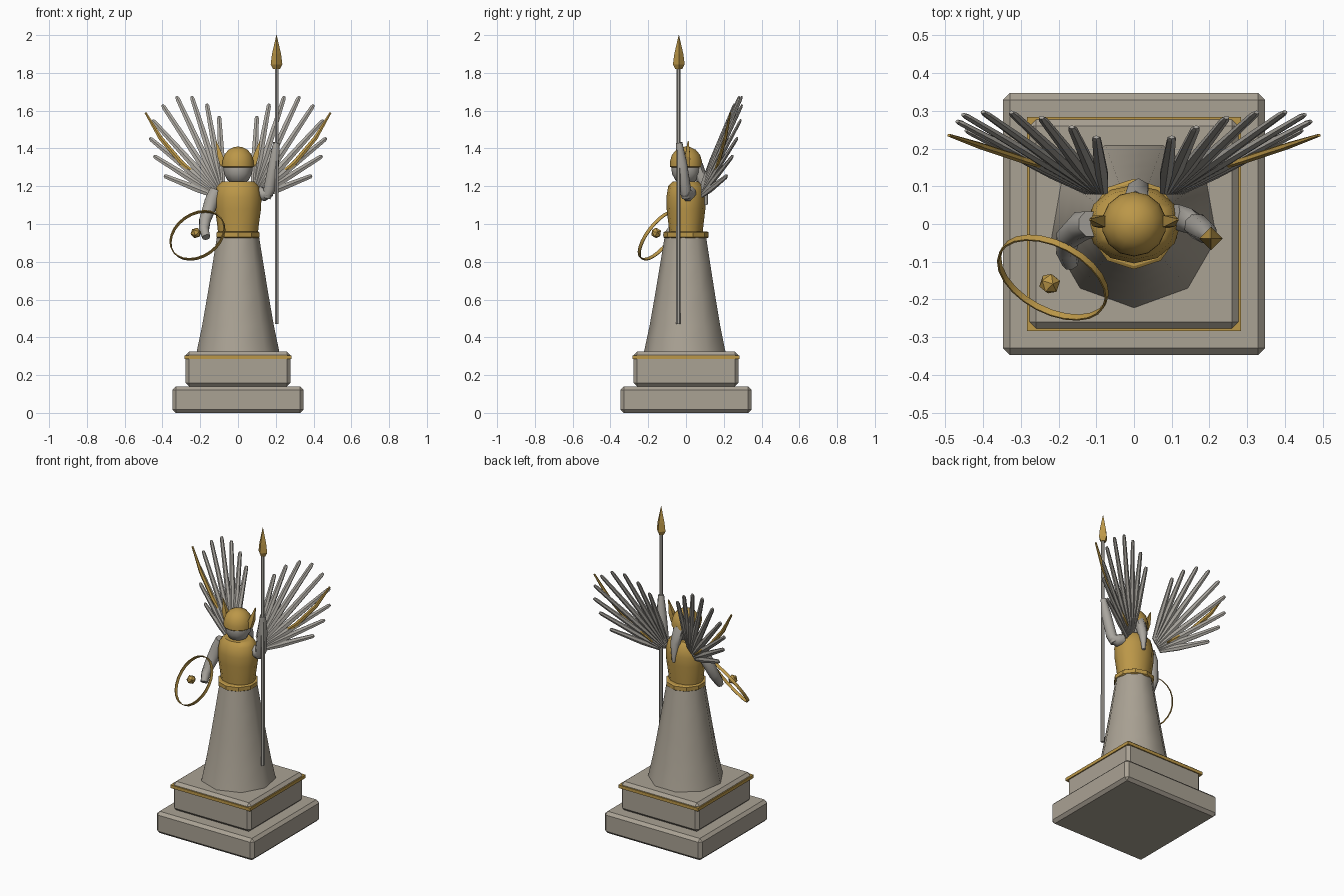
import bpy, bmesh, math
from mathutils import Vector, Matrix

if "Cube" in bpy.data.objects:
    bpy.data.objects.remove(bpy.data.objects["Cube"])


def mat(name, col):
    m = bpy.data.materials.new(name)
    m.diffuse_color = (*col, 1)
    m.use_nodes = True
    m.node_tree.nodes["Principled BSDF"].inputs["Base Color"].default_value = m.diffuse_color
    return m


STONE = mat("warm stone", (0.40, 0.36, 0.295))
PALE = mat("pale grey stone", (0.40, 0.38, 0.345))
GOLD = mat("gold", (0.50, 0.31, 0.065))


def finish(name, bm, material, smooth=None):
    bmesh.ops.recalc_face_normals(bm, faces=bm.faces)
    me = bpy.data.meshes.new(name)
    bm.to_mesh(me)
    bm.free()
    me.materials.append(material)
    ob = bpy.data.objects.new(name, me)
    bpy.context.collection.objects.link(ob)
    if smooth:
        bpy.ops.object.select_all(action='DESELECT')
        ob.select_set(True)
        bpy.context.view_layer.objects.active = ob
        bpy.ops.object.shade_smooth_by_angle(angle=math.radians(smooth))
    return ob


def loft(bm, rings):
    """Skin a list of point rings and cap both ends."""
    vs = [[bm.verts.new(p) for p in r] for r in rings]
    n = len(vs[0])
    for a, b in zip(vs, vs[1:]):
        for i in range(n):
            j = (i + 1) % n
            bm.faces.new((a[i], a[j], b[j], b[i]))
    bm.faces.new(vs[0])
    bm.faces.new(vs[-1])


def lathe(name, profile, sides, material, start=-90, sy=1, smooth=45, centre=(0, 0)):
    bm = bmesh.new()
    ang = [math.radians(start + 360 * i / sides) for i in range(sides)]
    loft(bm, [[(centre[0] + r * math.cos(a), centre[1] + sy * r * math.sin(a), z)
               for a in ang] for r, z in profile])
    return finish(name, bm, material, smooth)


def tube(name, pts, radii, sides, material, smooth=None, flat=1):
    """Tapered limb along a path; flat squashes the section front to back."""
    pts = [Vector(p) for p in pts]
    rings = []
    for i, (p, r) in enumerate(zip(pts, radii)):
        t = (pts[min(i + 1, len(pts) - 1)] - pts[max(i - 1, 0)]).normalized()
        u = Vector((0, 1, 0)).cross(t).normalized()
        v = t.cross(u)
        rings.append([p + r * (math.cos(a) * u + flat * math.sin(a) * v)
                      for a in (math.tau * (k + .5) / sides for k in range(sides))])
    bm = bmesh.new()
    loft(bm, rings)
    return finish(name, bm, material, smooth)


def block(name, half, z0, z1, bevel, material):
    bm = bmesh.new()
    bmesh.ops.create_cube(bm, size=1)
    bmesh.ops.transform(bm, verts=bm.verts, matrix=Matrix.Translation((0, 0, (z0 + z1) / 2))
                        @ Matrix.Diagonal((2 * half, 2 * half, z1 - z0, 1)))
    if bevel:
        bmesh.ops.bevel(bm, geom=bm.edges[:], offset=bevel, segments=1, affect='EDGES')
    return finish(name, bm, material)


# Stepped plinth with gold trim
block("plinth_base", .347, 0, .14, .018, STONE)
block("plinth_step", .277, .14, .325, .018, STONE)
block("plinth_trim", .284, .285, .305, 0, GOLD)

# Robe, belt and breastplate
lathe("robe", [(.222, .325), (.193, .46), (.163, .63), (.138, .78), (.112, .94)], 9, STONE)
lathe("belt", [(.112, .925), (.12, .93), (.12, .955), (.112, .96)], 10, GOLD, smooth=30)
lathe("breastplate", [(.104, .92), (.108, .98), (.122, 1.08), (.124, 1.14),
                      (.112, 1.2), (.085, 1.225)], 12, GOLD, sy=.84)

# Head, helmet and hair
lathe("neck", [(.04, 1.2), (.04, 1.26)], 8, PALE)
lathe("head", [(.03, 1.215), (.055, 1.23), (.074, 1.265), (.078, 1.3), (.07, 1.34)], 12, PALE)
lathe("helmet", [(.08, 1.3), (.086, 1.305), (.085, 1.33), (.075, 1.365),
                 (.052, 1.393), (.025, 1.406), (.003, 1.41)], 14, GOLD)
tube("hair_tail", [(.005, .055, 1.31), (.012, .092, 1.22), (.015, .105, 1.1)],
     [.035, .03, .01], 6, PALE, 60)

# Wings: a fan of feathers plus a gold leading bar, and helmet horns
TIPS = [(.10, .23, 1.57), (.165, .257, 1.635), (.245, .282, 1.675), (.325, .296, 1.675),
        (.40, .297, 1.63), (.452, .29, 1.55), (.468, .272, 1.455), (.445, .248, 1.36),
        (.39, .218, 1.255)]
for side, s in (("left", -1), ("right", 1)):
    for i, (x, y, z) in enumerate(TIPS):
        f = i / 8
        root = Vector((s * (.08 + .045 * f), .085, 1.21 - .06 * f))
        tip = Vector((s * x, y, z))
        tube(f"{side}_feather_{i + 1}",
             [root, root.lerp(tip, .35), root.lerp(tip, .97), tip],
             [.013, .02, .013, .008], 6, PALE, flat=.6)
    tube(f"{side}_wing_bar", [(s * .15, .125, 1.2), (s * .30, .172, 1.325),
                              (s * .41, .208, 1.455), (s * .49, .235, 1.59)],
         [.006, .014, .013, .006], 6, GOLD, flat=.7)
    tube(f"{side}_helmet_horn", [(s * .078, .005, 1.31), (s * .095, .008, 1.36),
                                 (s * .116, .012, 1.44)], [.022, .02, .003], 4, GOLD)

# Arms
tube("lowered_arm", [(-.115, 0, 1.18), (-.14, -.005, 1.12), (-.175, -.035, 1.02),
                     (-.18, -.07, .97), (-.168, -.105, .93)],
     [.036, .04, .033, .028, .022], 8, PALE, 50)
tube("raised_upper_arm", [(.105, .02, 1.17), (.14, .01, 1.155), (.17, -.005, 1.17)],
     [.036, .036, .028], 8, PALE, 50)
tube("raised_forearm", [(.15, .002, 1.14), (.168, -.006, 1.19), (.19, -.022, 1.32), (.203, -.036, 1.43)],
     [.025, .034, .03, .018], 8, PALE, 50)

# Spear
lathe("spear_shaft", [(.012, .47), (.011, 1.83)], 6, PALE, smooth=None, centre=(.205, -.04))
lathe("spear_tip", [(.018, 1.82), (.031, 1.845), (.024, 1.90), (.001, 2.0)], 4, GOLD,
      start=-90, smooth=None, centre=(.204, -.038))

# Shield hoop and boss, tilted up, forward and outward
normal = Vector((-.38, -.72, .56)).normalized()
place = Matrix.Translation((-.215, -.142, .94)) @ normal.to_track_quat('Z', 'Y').to_matrix().to_4x4()
bm = bmesh.new()
section = [(.157, -.009), (.157, .009), (.152, .009), (.152, -.009)]
hoop = []
for k in range(24):
    a = math.tau * k / 24
    hoop.append([bm.verts.new((r * math.cos(a), r * math.sin(a), h)) for r, h in section])
for k in range(24):
    p, q = hoop[k], hoop[(k + 1) % 24]
    for i in range(4):
        j = (i + 1) % 4
        bm.faces.new((p[i], p[j], q[j], q[i]))
bm.transform(place)
finish("shield_hoop", bm, GOLD, 30)
bm = bmesh.new()
bmesh.ops.create_icosphere(bm, subdivisions=1, radius=.029)
bm.transform(place @ Matrix.Translation((0, 0, .022)))
finish("shield_boss", bm, GOLD)
